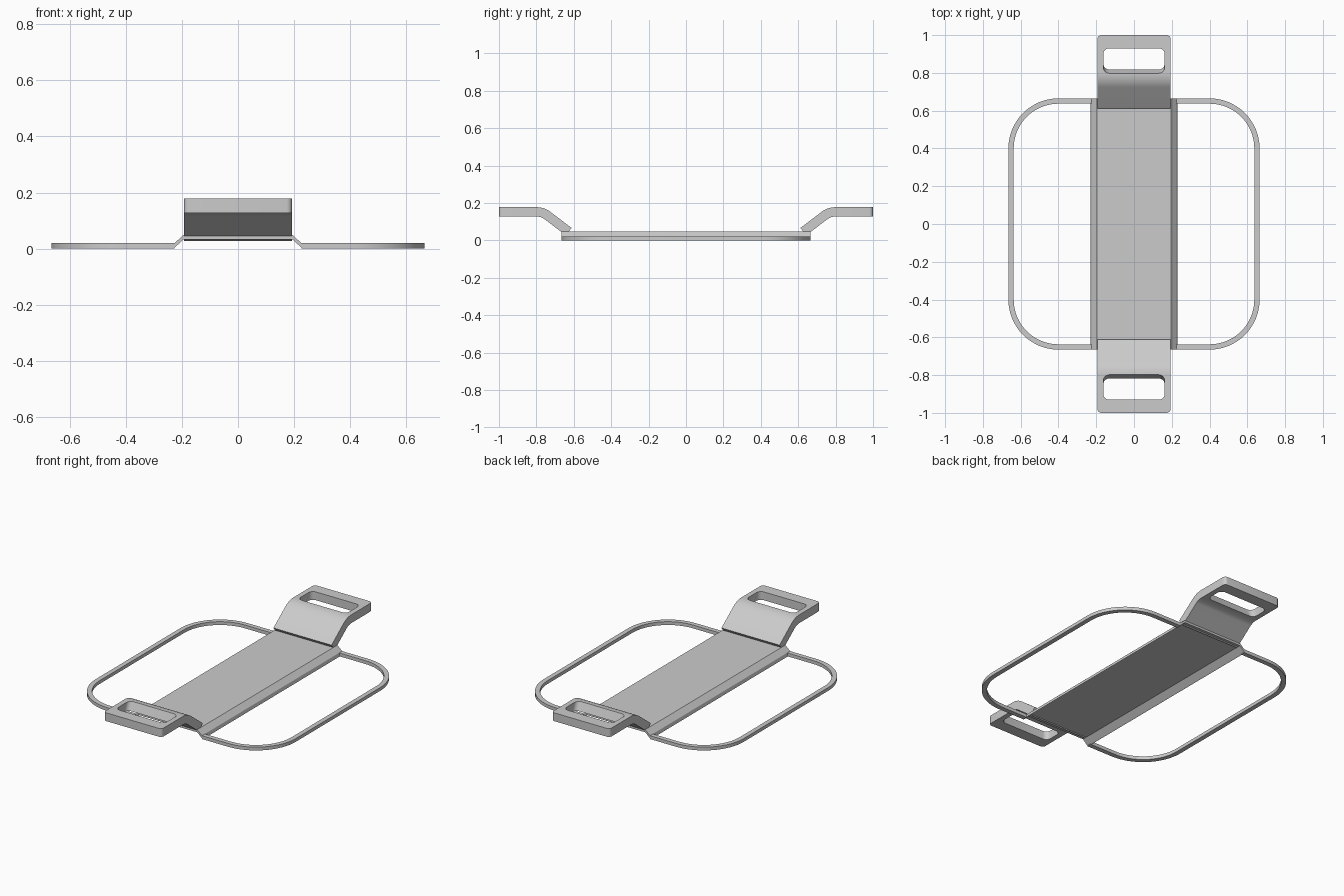
import bpy, bmesh, math
from mathutils import Vector

cube = bpy.data.objects.get("Cube")
if cube:
    bpy.data.objects.remove(cube)

grey = bpy.data.materials.new("light_grey")
grey.use_nodes = True
grey.diffuse_color = (0.6, 0.6, 0.6, 1)
grey.node_tree.nodes["Principled BSDF"].inputs["Base Color"].default_value = (0.6, 0.6, 0.6, 1)


def loft(name, rings):
    """Skin a list of equal-length closed rings and cap both ends."""
    bm = bmesh.new()
    loops = [[bm.verts.new(p) for p in ring] for ring in rings]
    n = len(loops[0])
    for a, b in zip(loops, loops[1:]):
        for i in range(n):
            j = (i + 1) % n
            bm.faces.new((a[i], a[j], b[j], b[i]))
    bm.faces.new(loops[0][::-1])
    bm.faces.new(loops[-1])
    bmesh.ops.recalc_face_normals(bm, faces=bm.faces[:])
    mesh = bpy.data.meshes.new(name)
    bm.to_mesh(mesh)
    bm.free()
    mesh.materials.append(grey)
    obj = bpy.data.objects.new(name, mesh)
    bpy.context.collection.objects.link(obj)
    return obj


def smooth(obj):
    bpy.ops.object.select_all(action='DESELECT')
    obj.select_set(True)
    bpy.context.view_layer.objects.active = obj
    bpy.ops.object.shade_smooth_by_angle(angle=math.radians(30))


def arc(cx, cy, r, start, end, steps):
    for i in range(steps + 1):
        a = math.radians(start + (end - start) * i / steps)
        yield cx + r * math.cos(a), cy + r * math.sin(a)


# Centre plate: thin sheet with flanges sloping down along both sides
half = [(0.195, 0.048), (0.226, 0.02), (0.231, 0), (0.226, 0.004), (0.195, 0.032)]
section = half + [(-x, z) for x, z in reversed(half)]
loft("centre_plate", [[(x, y, z) for x, z in section] for y in (-0.665, 0.665)])

# Side loops: flat bar swept round the two outer corners
OUTER, INNER, TOP = 0.265, 0.237, 0.02


def bar_path(r):
    side = [(0.226, 0.4 + r)] + list(arc(0.4, 0.4, r, 90, 0, 16))
    return side + [(x, -y) for x, y in reversed(side)]


for name, sx in (("left_loop", 1), ("right_loop", -1)):
    rings = [[(sx * ox, oy, 0), (sx * ox, oy, TOP), (sx * ix, iy, TOP), (sx * ix, iy, 0)]
             for (ox, oy), (ix, iy) in zip(bar_path(OUTER), bar_path(INNER))]
    smooth(loft(name, rings))

# Handle: bent strip, profile in y and z, rounded at its outer end
W, SLOPE, CY, CZ = 0.193, 37, 0.80, 0.053
upper = list(arc(CY, CZ, 0.125, 90 + SLOPE, 90, 10))
lower = list(arc(CY, CZ, 0.075, 90 + SLOPE, 90, 10))
profile = ([(0.612, 0.067)] + upper + [(1.0, 0.178), (1.0, 0.128)]
           + lower[::-1] + [(0.642, 0.027)])
handle = loft("back_handle", [[(x, y, z) for y, z in profile] for x in (-W, W)])
bm = bmesh.new()
bm.from_mesh(handle.data)
corners = [e for e in bm.edges if all(v.co.y > 0.99 for v in e.verts)
           and abs(e.verts[0].co.x - e.verts[1].co.x) < 0.01]
bmesh.ops.bevel(bm, geom=corners, offset=0.02, segments=5, profile=0.5, affect='EDGES')
bm.to_mesh(handle.data)
bm.free()


# Grip slot: rounded opening whose inner wall leans with the bend
def slot_ring(z, y_in, y_out, hx=0.162, r=0.03):
    pts = []
    for cx, cy, a in ((hx - r, y_out - r, 0), (r - hx, y_out - r, 90),
                      (r - hx, y_in + r, 180), (hx - r, y_in + r, 270)):
        pts += [(x, y, z) for x, y in arc(cx, cy, r, a, a + 90, 6)]
    return pts


cutter = loft("slot_cutter", [slot_ring(0.078, 0.838, 0.93), slot_ring(0.228, 0.778, 0.93)])
cutter.hide_render = True
cut = handle.modifiers.new("slot", 'BOOLEAN')
cut.operation = 'DIFFERENCE'
cut.solver = 'EXACT'
cut.object = cutter
bpy.context.view_layer.update()
graph = bpy.context.evaluated_depsgraph_get()
cut_mesh = bpy.data.meshes.new_from_object(handle.evaluated_get(graph))
handle.modifiers.clear()
handle.data = cut_mesh
bpy.data.objects.remove(cutter)
smooth(handle)

# Matching handle at the other end
front = bpy.data.objects.new("front_handle", handle.data)
front.rotation_euler.z = math.pi
bpy.context.collection.objects.link(front)
